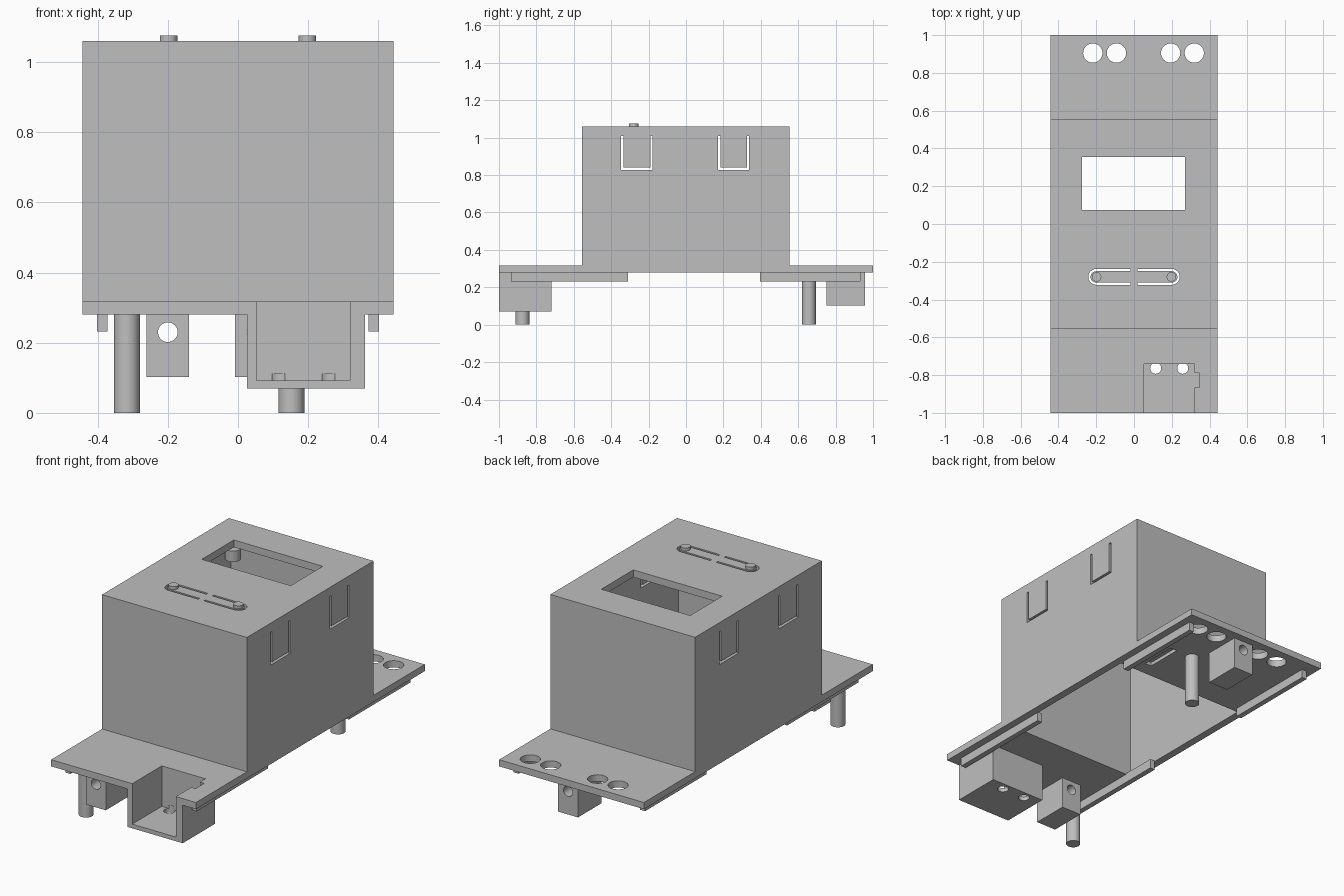
import bpy, bmesh, math
from mathutils import Vector

if "Cube" in bpy.data.objects:
    bpy.data.objects.remove(bpy.data.objects["Cube"])

grey = bpy.data.materials.new("light_grey")
grey.diffuse_color = (0.52, 0.52, 0.52, 1)
grey.use_nodes = True
grey.node_tree.nodes["Principled BSDF"].inputs["Base Color"].default_value = grey.diffuse_color


def make(name, bm):
    bmesh.ops.recalc_face_normals(bm, faces=bm.faces)
    me = bpy.data.meshes.new(name)
    bm.to_mesh(me)
    bm.free()
    me.materials.append(grey)
    ob = bpy.data.objects.new(name, me)
    bpy.context.collection.objects.link(ob)
    return ob


def prism(name, pts, lo, hi, axis="z"):
    """Extrude a 2D outline along an axis; x uses (y, z), y uses (x, z), z uses (x, y)."""
    place = {"x": lambda a, b: Vector((lo, a, b)),
             "y": lambda a, b: Vector((a, lo, b)),
             "z": lambda a, b: Vector((a, b, lo))}[axis]
    step = Vector([(hi - lo) if c == axis else 0 for c in "xyz"])
    bm = bmesh.new()
    f = bm.faces.new([bm.verts.new(place(a, b)) for a, b in pts])
    r = bmesh.ops.extrude_face_region(bm, geom=[f])
    bmesh.ops.translate(bm, vec=step, verts=[v for v in r["geom"] if isinstance(v, bmesh.types.BMVert)])
    return make(name, bm)


def box(name, x0, x1, y0, y1, z0, z1):
    return prism(name, [(x0, y0), (x1, y0), (x1, y1), (x0, y1)], z0, z1)


def arc(cx, cy, r, a0, a1, n):
    return [(cx + r * math.cos(math.radians(a0 + (a1 - a0) * i / n)),
             cy + r * math.sin(math.radians(a0 + (a1 - a0) * i / n))) for i in range(n + 1)]


def rod(name, a, b, r, lo, hi, axis="z", n=40):
    ob = prism(name, arc(a, b, r, 0, 360, n)[:-1], lo, hi, axis)
    smooth(ob)
    return ob


def smooth(ob):
    bpy.ops.object.select_all(action="DESELECT")
    ob.select_set(True)
    bpy.context.view_layer.objects.active = ob
    bpy.ops.object.shade_smooth_by_angle(angle=math.radians(30))


def boolean(target, other, op="DIFFERENCE"):
    m = target.modifiers.new("bool", "BOOLEAN")
    m.operation, m.solver, m.object = op, "EXACT", other
    bpy.context.view_layer.objects.active = target
    bpy.ops.object.modifier_apply(modifier=m.name)
    bpy.data.objects.remove(other, do_unlink=True)


# Housing: tall box standing on a long flange plate, hollow underneath
B, P, T = 0.28, 0.317, 1.06
housing = prism("housing", [(-1, B), (1, B), (1, P), (0.553, P), (0.553, T),
                            (-0.555, T), (-0.555, P), (-1, P)], -0.443, 0.443, "x")
boolean(housing, prism("cut", [(-0.507, 0.2), (0.37, 0.2), (0.37, P), (0.51, P),
                               (0.51, T - 0.04), (-0.507, T - 0.04)], -0.4, 0.4, "x"))

# Connector pocket at the front edge, open to the front and top
boolean(housing, box("pocket", 0.025, 0.362, -1, -0.72, 0.07, 0.3), "UNION")
boolean(housing, box("cut", 0.053, 0.32, -1.1, -0.742, 0.093, 0.5))
boolean(housing, box("cut", 0.31, 0.346, -0.865, -0.79, 0.093, 0.5))
for x in (0.115, 0.258):
    boolean(housing, rod("cut", x, -0.764, 0.029, 0.0, 0.112))

# Display window and round holes at the back of the flange
boolean(housing, box("cut", -0.274, 0.27, 0.075, 0.355, 0.9, 1.2))
for x in (-0.218, -0.093, 0.194, 0.319):
    boolean(housing, rod("cut", x, 0.905, 0.051, 0.2, 0.4))

# Shallow groove under the flange
boolean(housing, box("cut", 0.26, 0.3, 0.45, 0.66, 0.2, 0.3))

# U-shaped slots that free the spring tabs on both side walls
for y0, y1 in ((-0.348, -0.178), (0.172, 0.338)):
    z0, z1, t = 0.828, 1.01, 0.013
    u = [(y0, z1), (y0, z0), (y1, z0), (y1, z1), (y1 - t, z1),
         (y1 - t, z0 + t), (y0 + t, z0 + t), (y0 + t, z1)]
    for s in (-1, 1):
        boolean(housing, prism("cut", u, s * 0.36, s * 0.5, "x"))

# Push buttons on the roof, each on a tongue freed by a rounded slot
for s, name in ((-1, "left"), (1, "right")):
    outer = [(0.018, -0.322)] + arc(0.2, -0.28, 0.042, -90, 90, 16) + [(0.018, -0.238)]
    inner = [(0.018, -0.25)] + arc(0.2, -0.28, 0.03, 90, -90, 16) + [(0.018, -0.31)]
    boolean(housing, prism("cut", [(s * x, y) for x, y in outer + inner], 1.0, 1.1))
    rod(name + "_button", s * 0.198, -0.28, 0.025, T - 0.05, 1.076)
smooth(housing)

# Small catches on the inside of the spring tabs
for s, side in ((-1, "left"), (1, "right")):
    for y in (-0.263, 0.255):
        prism(side + "_tab_catch", [(s * 0.405, 0.85), (s * 0.37, 0.875), (s * 0.405, 0.93)],
              y - 0.05, y + 0.05, "y")

# Peg in the inner back corner
rod("corner_peg", -0.36, 0.47, 0.04, 0.89, 0.95)

# Guide rails below both long edges
for s, side in ((-1, "left"), (1, "right")):
    x0, x1 = sorted((s * 0.372, s * 0.402))
    box(side + "_front_rail", x0, x1, -0.935, -0.31, 0.232, B + 0.005)
    box(side + "_back_rail", x0, x1, 0.395, 0.932, 0.232, B + 0.005)

# Drilled mounting blocks
for name, x, y in (("front_block", -0.2, -0.957), ("back_block", 0.052, 0.75)):
    block = box(name, x - 0.061, x + 0.061, y, y + 0.207, 0.102, B + 0.005)
    boolean(block, rod("cut", x, 0.23, 0.028, y - 0.1, y + 0.3, "y"))
    smooth(block)

# Locating posts
rod("front_post", -0.317, -0.875, 0.037, 0, B + 0.005)
rod("back_post", 0.152, 0.657, 0.037, 0, B + 0.005)
